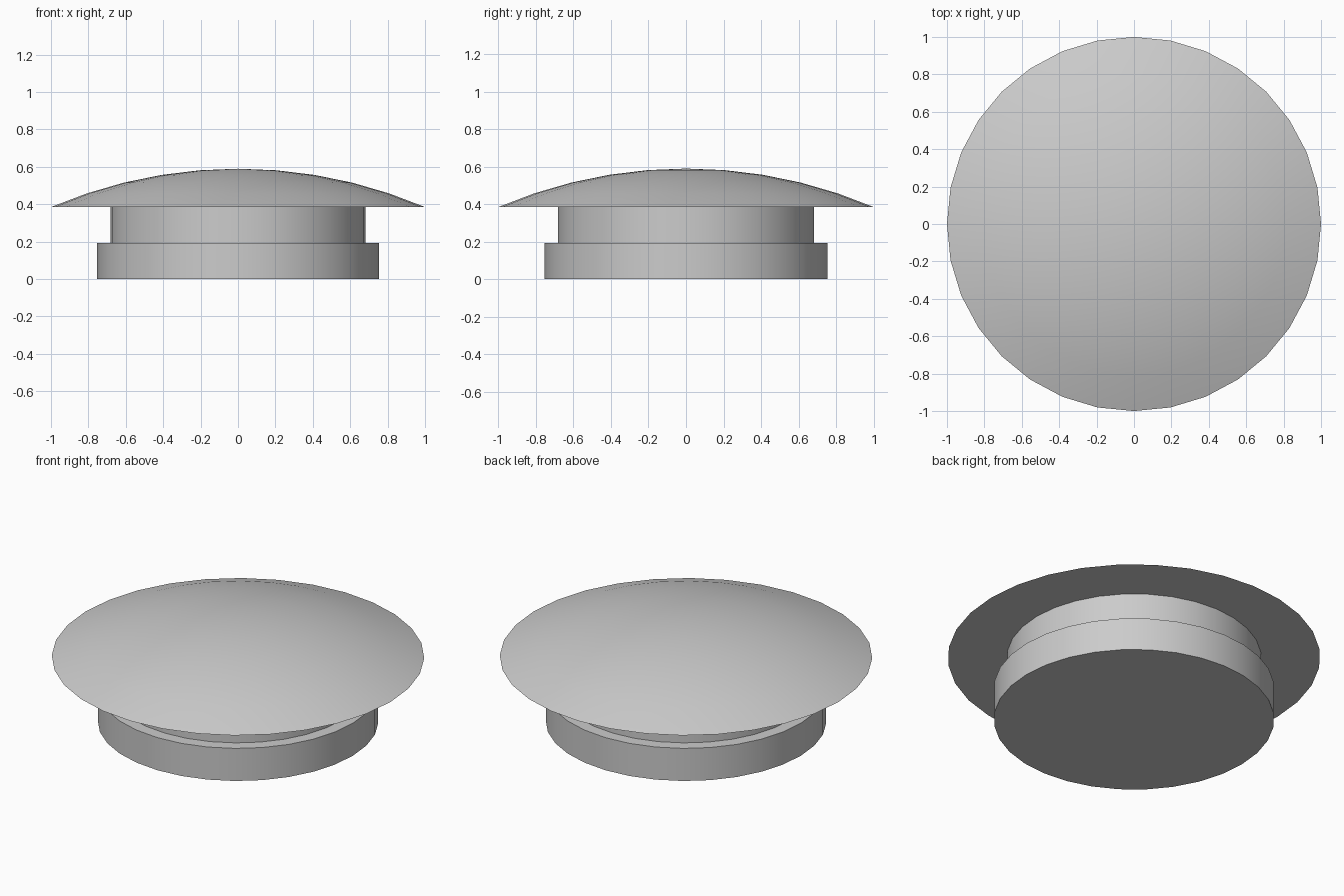
import bpy, bmesh, math

cube = bpy.data.objects.get("Cube")
if cube:
    bpy.data.objects.remove(cube)

SEGMENTS = 32

grey = bpy.data.materials.new("plain grey")
grey.use_nodes = True
colour = (0.6, 0.6, 0.6, 1)
grey.diffuse_color = colour
grey.node_tree.nodes["Principled BSDF"].inputs["Base Color"].default_value = colour


def turned(name, profile, edge_angle=30):
    """Revolve an (r, z) profile around the z axis into a closed solid."""
    bm = bmesh.new()
    verts = [bm.verts.new((r, 0, z)) for r, z in profile]
    edges = [bm.edges.new(pair) for pair in zip(verts, verts[1:])]
    bmesh.ops.spin(bm, geom=verts + edges, cent=(0, 0, 0), axis=(0, 0, 1),
                   angle=math.tau, steps=SEGMENTS, use_merge=True)
    bmesh.ops.remove_doubles(bm, verts=bm.verts, dist=0.0001)
    bmesh.ops.recalc_face_normals(bm, faces=bm.faces)
    mesh = bpy.data.meshes.new(name)
    bm.to_mesh(mesh)
    bm.free()
    mesh.materials.append(grey)
    obj = bpy.data.objects.new(name, mesh)
    bpy.context.collection.objects.link(obj)
    bpy.ops.object.select_all(action="DESELECT")
    obj.select_set(True)
    bpy.context.view_layer.objects.active = obj
    bpy.ops.object.shade_smooth_by_angle(angle=math.radians(edge_angle))
    return obj


def disc(name, radius, bottom, top):
    return turned(name, [(0, bottom), (radius, bottom), (radius, top), (0, top)])


# Stacked base and neck
disc("base", 0.753, 0, 0.193)
disc("neck", 0.683, 0.193, 0.385)

# Shallow spherical cap with a flat underside and a sharp rim
rim_z, rise, rings = 0.385, 0.205, 5
radius = (1 + rise ** 2) / (2 * rise)
sweep = math.asin(1 / radius)
arc = [(radius * math.sin(sweep * i / rings),
        rim_z + rise - radius * (1 - math.cos(sweep * i / rings)))
       for i in range(rings + 1)]
turned("domed_cap", arc + [(0, rim_z)])
